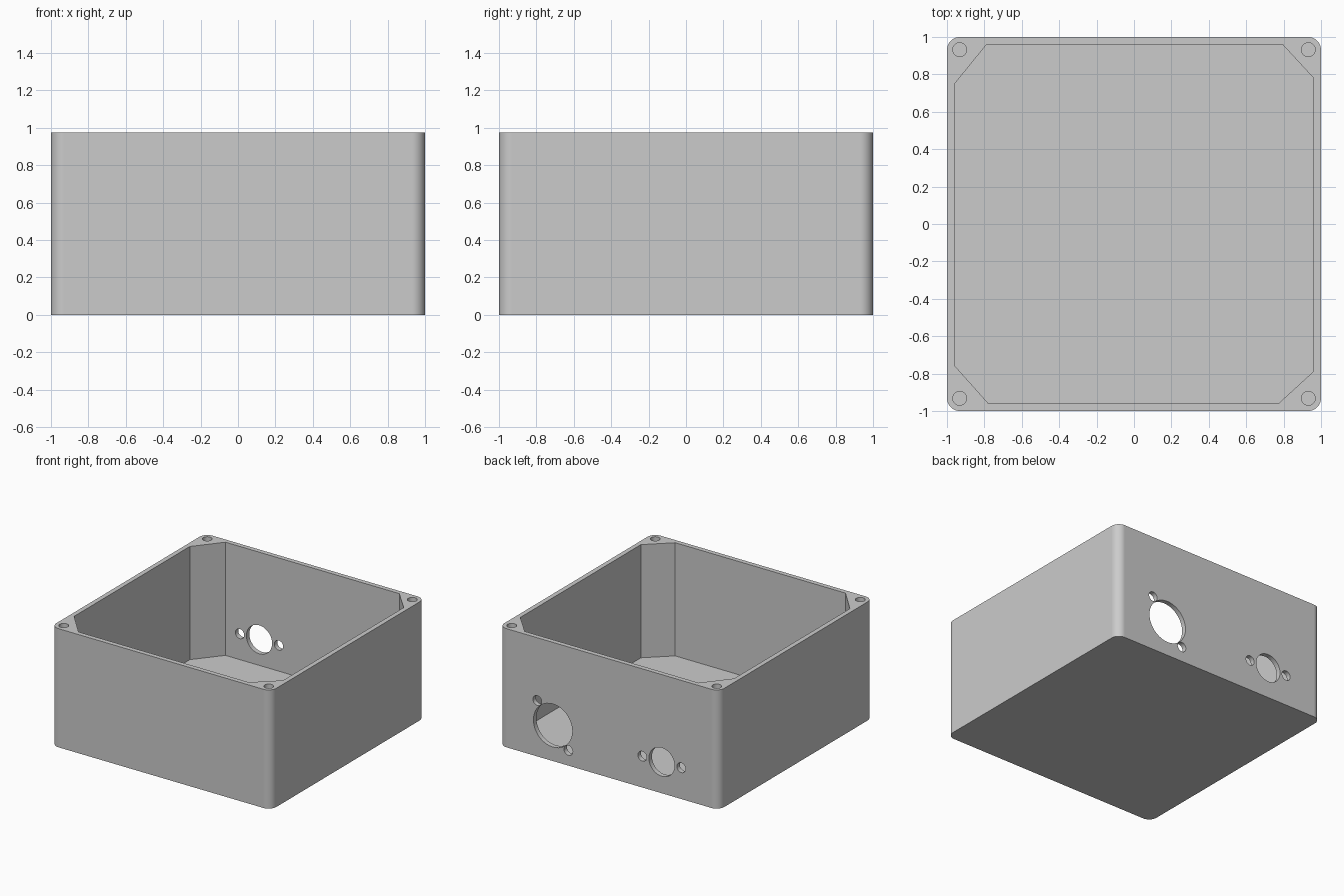
import bpy
import math
from mathutils import Matrix, Vector

default = bpy.data.objects.get("Cube")
if default:
    bpy.data.objects.remove(default, do_unlink=True)

HEIGHT = 0.975
FLOOR = 0.045
CORNER = 0.07
SCREW_R = 0.037

# Single plastic colour
grey = bpy.data.materials.new("grey plastic")
grey.use_nodes = True
colour = (0.6, 0.6, 0.6, 1)
grey.diffuse_color = colour
grey.node_tree.nodes["Principled BSDF"].inputs["Base Color"].default_value = colour


def arc(cx, cy, r, start, sweep, steps):
    """Points along an arc, start point included."""
    return [(cx + r * math.cos(start + sweep * i / steps),
             cy + r * math.sin(start + sweep * i / steps)) for i in range(steps)]


def circle(cx, cy, r, sides=40):
    return arc(cx, cy, r, 0, 2 * math.pi, sides)


def prism(name, outline, z0, z1, matrix=None):
    """Extrude a counter-clockwise outline from z0 to z1."""
    n = len(outline)
    verts = [Vector((x, y, z)) for z in (z0, z1) for x, y in outline]
    faces = [list(range(n))[::-1], list(range(n, 2 * n))]
    faces += [(i, (i + 1) % n, n + (i + 1) % n, n + i) for i in range(n)]
    mesh = bpy.data.meshes.new(name)
    mesh.from_pydata(verts, [], faces)
    if matrix:
        mesh.transform(matrix)
    mesh.materials.append(grey)
    obj = bpy.data.objects.new(name, mesh)
    bpy.context.collection.objects.link(obj)
    return obj


def cut(target, cutter):
    """Subtract the cutter from the target, then discard it."""
    cutter.hide_render = True
    mod = target.modifiers.new("cut", 'BOOLEAN')
    mod.operation = 'DIFFERENCE'
    mod.solver = 'EXACT'
    mod.object = cutter
    bpy.ops.object.modifier_apply(modifier=mod.name)
    bpy.data.objects.remove(cutter, do_unlink=True)


# Outer block with rounded upright corners
outline = []
inner = 1 - CORNER
for k, (sx, sy) in enumerate([(1, 1), (-1, 1), (-1, -1), (1, -1)]):
    quarter = math.pi / 2
    outline += arc(sx * inner, sy * inner, CORNER, k * quarter, quarter, 8)
    end = (k + 1) * quarter
    outline.append((sx * inner + CORNER * math.cos(end),
                    sy * inner + CORNER * math.sin(end)))
box = prism("enclosure_box", outline, 0, HEIGHT)
bpy.ops.object.select_all(action='DESELECT')
box.select_set(True)
bpy.context.view_layer.objects.active = box

# Open cavity with slanted corner posts
W = 0.961
cavity = [(W, -0.787), (W, 0.779), (0.793, W), (-0.787, W),
          (-W, 0.747), (-W, -0.755), (-0.777, -W), (0.771, -W)]
cut(box, prism("cavity_cutter", cavity, FLOOR, HEIGHT + 0.2))

# Lid screw holes in the corner posts
for sx in (-1, 1):
    for sy in (-1, 1):
        hole = circle(sx * 0.932, sy * 0.932, SCREW_R)
        cut(box, prism("lid_screw_cutter", hole, HEIGHT - 0.3, HEIGHT + 0.1))

# Connector openings in the back wall, each with two mounting holes
to_back = Matrix.Rotation(math.pi / 2, 4, 'X')
ports = [(0.51, 0.292, 0.177, 0.141, 0.167),
         (-0.48, 0.257, 0.117, 0.177, 0)]
for x, z, r, dx, dz in ports:
    for cx, cz, cr in ((x, z, r), (x + dx, z + dz, 0.04), (x - dx, z - dz, 0.04)):
        cut(box, prism("port_cutter", circle(cx, cz, cr), -1.1, -0.9, to_back))

# Smooth rounded corners and bores, crisp flat walls
bpy.ops.object.shade_smooth_by_angle(angle=math.radians(30))
normals = box.modifiers.new("even_normals", 'WEIGHTED_NORMAL')
normals.keep_sharp = True
